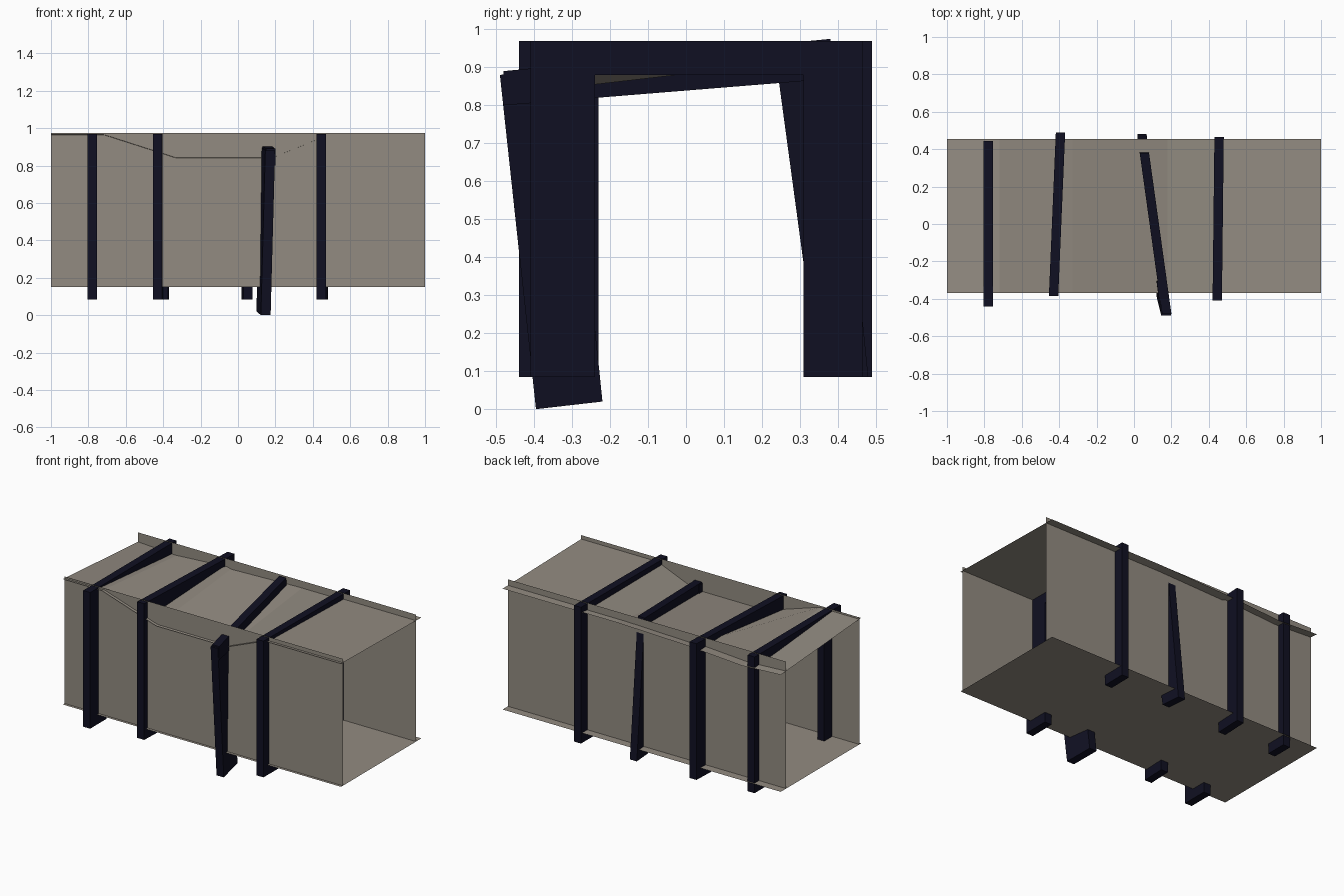
import bpy

if "Cube" in bpy.data.objects:
    bpy.data.objects.remove(bpy.data.objects["Cube"])


def material(name, col):
    m = bpy.data.materials.new(name)
    m.diffuse_color = (*col, 1)
    m.use_nodes = True
    m.node_tree.nodes["Principled BSDF"].inputs["Base Color"].default_value = m.diffuse_color
    return m


STONE = material("grey stone", (0.29, 0.26, 0.22))
TIMBER = material("dark navy timber", (0.005, 0.005, 0.016))


def mesh(name, verts, faces, mat):
    me = bpy.data.meshes.new(name)
    me.from_pydata(verts, [], faces)
    me.update()
    me.materials.append(mat)
    ob = bpy.data.objects.new(name, me)
    bpy.context.collection.objects.link(ob)
    return ob


def sheet(name, a, b):
    """Strip of quads between two edge lines."""
    n = len(a)
    mesh(name, a + b, [(i, i + 1, n + i + 1, n + i) for i in range(n - 1)], STONE)


def timber(name, profile, x_at, width=0.05):
    """Bar with a y-z outline, given width along x; x_at(y, z) is its centre."""
    n = len(profile)
    vs = [(x_at(y, z) + s * width / 2, y, z) for s in (-1, 1) for y, z in profile]
    fs = [tuple(reversed(range(n))), tuple(range(n, 2 * n))]
    fs += [(i, (i + 1) % n, n + (i + 1) % n, n + i) for i in range(n)]
    mesh(name, vs, fs, TIMBER)


# Tunnel shell: floor, two walls and sagging ceiling
Y0, Y1, Z0, Z1 = -0.37, 0.455, 0.15, 0.975
sheet("floor", [(-1, Y0, Z0), (1, Y0, Z0)], [(-1, Y1, Z0), (1, Y1, Z0)])
for name, y in (("front_wall", -0.352), ("back_wall", 0.40)):
    sheet(name, [(-1, y, Z0), (1, y, Z0)], [(-1, y, Z1), (1, y, Z1)])
xs = (-1, -0.72, -0.33, 0.18, 0.45, 1)
front = (0.965, 0.965, 0.84, 0.84, 0.95, 0.95)
back = (0.91, 0.895, 0.92, 0.935, 0.935, 0.935)
sheet("ceiling", [(x, Y0, z) for x, z in zip(xs, front)],
      [(x, Y1, z) for x, z in zip(xs, back)])

# Three upright timber frames: front x, back x, outer and inner y of the posts
frames = (("left", -0.78, -0.78, -0.44, -0.27, 0.31, 0.445),
          ("middle", -0.43, -0.393, -0.385, -0.23, 0.315, 0.49),
          ("right", 0.445, 0.455, -0.41, -0.24, 0.31, 0.465))
for name, xa, xb, a, b, c, d in frames:
    at = lambda y, z: xa + (xb - xa) * (y - a) / (d - a)
    timber(name + "_front_post", [(a, 0.085), (b, 0.085), (b, 0.97), (a, 0.97)], at)
    timber(name + "_back_post", [(c, 0.085), (d, 0.085), (d, 0.97), (c, 0.97)], at)
    timber(name + "_beam", [(a, 0.88), (d, 0.88), (d, 0.97), (a, 0.97)], at)

# Collapsing frame: slipped front post, skewed beam, leaning back post
timber("fallen_front_post", [(-0.395, 0.0), (-0.22, 0.02), (-0.31, 0.90), (-0.49, 0.88)],
       lambda y, z: 0.142 - 0.139 * (y + 0.31) + 0.012 * (z - 0.45), 0.052)
timber("fallen_beam", [(-0.48, 0.80), (0.385, 0.87), (0.38, 0.975), (-0.48, 0.89)],
       lambda y, z: 0.175 - 0.139 * (y + 0.48))
timber("leaning_back_post", [(0.35, 0.085), (0.48, 0.085), (0.40, 0.88), (0.245, 0.86)],
       lambda y, z: 0.045 - 0.08 * (y - 0.45))
